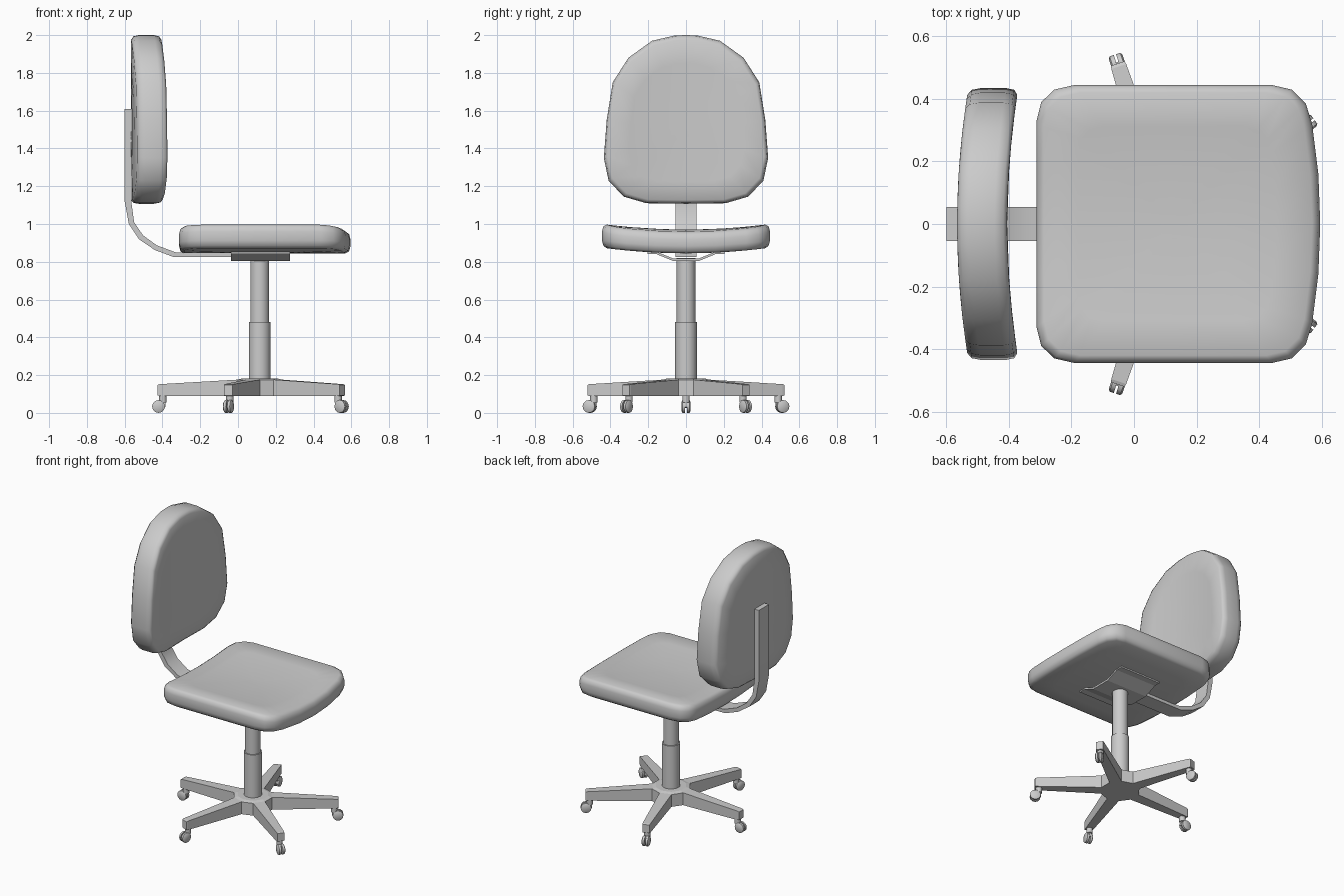
import bpy, bmesh
from math import sin, cos, pi, radians
from mathutils import Vector

if "Cube" in bpy.data.objects:
    bpy.data.objects.remove(bpy.data.objects["Cube"])

CX = 0.115  # column axis


def loft(name, rings, smooth=None):
    """Skin a list of closed rings, capping both ends."""
    bm = bmesh.new()
    loops = [[bm.verts.new(p) for p in r] for r in rings]
    n = len(loops[0])
    for a, b in zip(loops, loops[1:]):
        for i in range(n):
            j = (i + 1) % n
            bm.faces.new((a[i], a[j], b[j], b[i]))
    bm.faces.new(loops[0][::-1])
    bm.faces.new(loops[-1])
    bmesh.ops.recalc_face_normals(bm, faces=bm.faces)
    mesh = bpy.data.meshes.new(name)
    bm.to_mesh(mesh)
    bm.free()
    ob = bpy.data.objects.new(name, mesh)
    bpy.context.collection.objects.link(ob)
    if smooth:
        bpy.ops.object.select_all(action='DESELECT')
        ob.select_set(True)
        bpy.context.view_layer.objects.active = ob
        bpy.ops.object.shade_smooth_by_angle(angle=radians(smooth))
    return ob


def disc(r, z, n, x=0.0, phase=0.0):
    return [(x + r * cos(phase + 2 * pi * i / n), r * sin(phase + 2 * pi * i / n), z)
            for i in range(n)]


def rect(x, w, z0, z1):
    return [(x, -w, z0), (x, w, z0), (x, w, z1), (x, -w, z1)]


def cushion(name, half, centre, place, profile):
    """half: outline (side, along); mirrored in side, lofted through (scale, depth)."""
    outline = half + [(-s, a) for s, a in reversed(half) if s > 0.001]
    rings = [[place(s * k, centre + (a - centre) * k, d) for s, a in outline]
             for k, d in profile]
    return loft(name, rings, 65)


# Seat: rounded slab, dished across its width
seat_half = [(0, -0.312), (0.17, -0.312), (0.33, -0.312), (0.39, -0.297), (0.43, -0.255),
             (0.445, -0.19), (0.445, 0.12), (0.445, 0.44), (0.43, 0.505), (0.385, 0.55),
             (0.32, 0.57), (0.16, 0.59), (0, 0.596)]
cushion("seat", seat_half, 0.13,
        lambda s, a, d: (a, s, 0.845 + d + 0.03 * (s / 0.445) ** 2
                         - (0.012 * max(0, (a - 0.45) / 0.14) if d > 0.08 else 0)),
        [(0.1, 0), (0.4, 0), (0.7, 0), (0.94, 0), (0.982, 0.010), (1, 0.038),
         (1, 0.085), (0.985, 0.112), (0.945, 0.125), (0.7, 0.125), (0.4, 0.125), (0.1, 0.125)])

# Backrest: tapered rounded shape, curved around the sitter
back_half = [(0, 1.107), (0.21, 1.11), (0.33, 1.145), (0.41, 1.23), (0.435, 1.35),
             (0.42, 1.55), (0.388, 1.75), (0.305, 1.88), (0.18, 1.97), (0.06, 1.998),
             (0, 2.0)]
cushion("backrest", back_half, 1.5,
        lambda s, a, d: (-0.566 + d + 0.036 * (s / 0.435) ** 2, s, a),
        [(0.1, 0), (0.4, 0), (0.7, 0), (0.95, 0), (0.987, 0.012), (1, 0.04),
         (1, 0.12), (0.987, 0.148), (0.95, 0.16), (0.7, 0.16), (0.4, 0.16), (0.1, 0.16)])

# Bent flat bar joining backrest to seat: outer and inner edge of each station
bar = [((-0.6, 1.61), (-0.562, 1.61)), ((-0.6, 1.12), (-0.565, 1.12)),
       ((-0.578, 1.0), (-0.55, 1.01)), ((-0.525, 0.92), (-0.503, 0.94)),
       ((-0.44, 0.862), (-0.43, 0.887)), ((-0.34, 0.825), (-0.33, 0.85)),
       ((0.1, 0.825), (0.1, 0.85))]
loft("back_support_bar", [[(o[0], -0.055, o[1]), (o[0], 0.055, o[1]),
                           (i[0], 0.055, i[1]), (i[0], -0.055, i[1])] for o, i in bar], 30)

# Mounting plate bent under the seat
half_plate = [(0.07, 0.805), (0.16, 0.842), (0.205, 0.842)]
low = [(-y, z) for y, z in reversed(half_plate)] + half_plate
section = low + [(y, z + 0.013) for y, z in reversed(low)]
loft("seat_plate", [[(x, y, z) for y, z in section] for x in (-0.038, 0.275)])

# Gas column, two diameters
loft("column_sleeve", [disc(0.058, z, 16, CX) for z in (0.17, 0.48)], 40)
loft("column_piston", [disc(0.05, z, 16, CX) for z in (0.47, 0.82)], 40)

# Ten-sided hub
loft("hub", [disc(0.126, 0.09, 10, CX, pi / 10 * 1.0 + pi / 5 - pi / 5 - pi / 5),
             disc(0.126, 0.175, 10, CX, pi / 10 - pi / 5),
             disc(0.1, 0.182, 10, CX, pi / 10 - pi / 5)])

# Five legs with twin-wheel casters
for k in range(5):
    parts = [loft(f"leg_{k + 1}", [rect(0.1, 0.04, 0.09, 0.177), rect(0.53, 0.025, 0.09, 0.152),
                                   rect(0.54, 0.023, 0.092, 0.148)]),
             loft(f"caster_stem_{k + 1}", [disc(0.02, z, 10, 0.513) for z in (0.055, 0.095)], 40),
             loft(f"caster_fork_{k + 1}", [rect(0.5, 0.006, 0.03, 0.07),
                                           rect(0.545, 0.006, 0.025, 0.06)])]
    for side, tag in ((-1, "a"), (1, "b")):
        rings = [[(0.536 + x, side * y, 0.034 + z) for x, z, _ in disc(r, 0, 12)]
                 for r, y in ((0.034, 0.004), (0.034, 0.018), (0.026, 0.023))]
        parts.append(loft(f"caster_wheel_{k + 1}{tag}", rings, 35))
    for ob in parts:
        ob.location.x = CX
        ob.rotation_euler.z = radians(36 + 72 * k)
